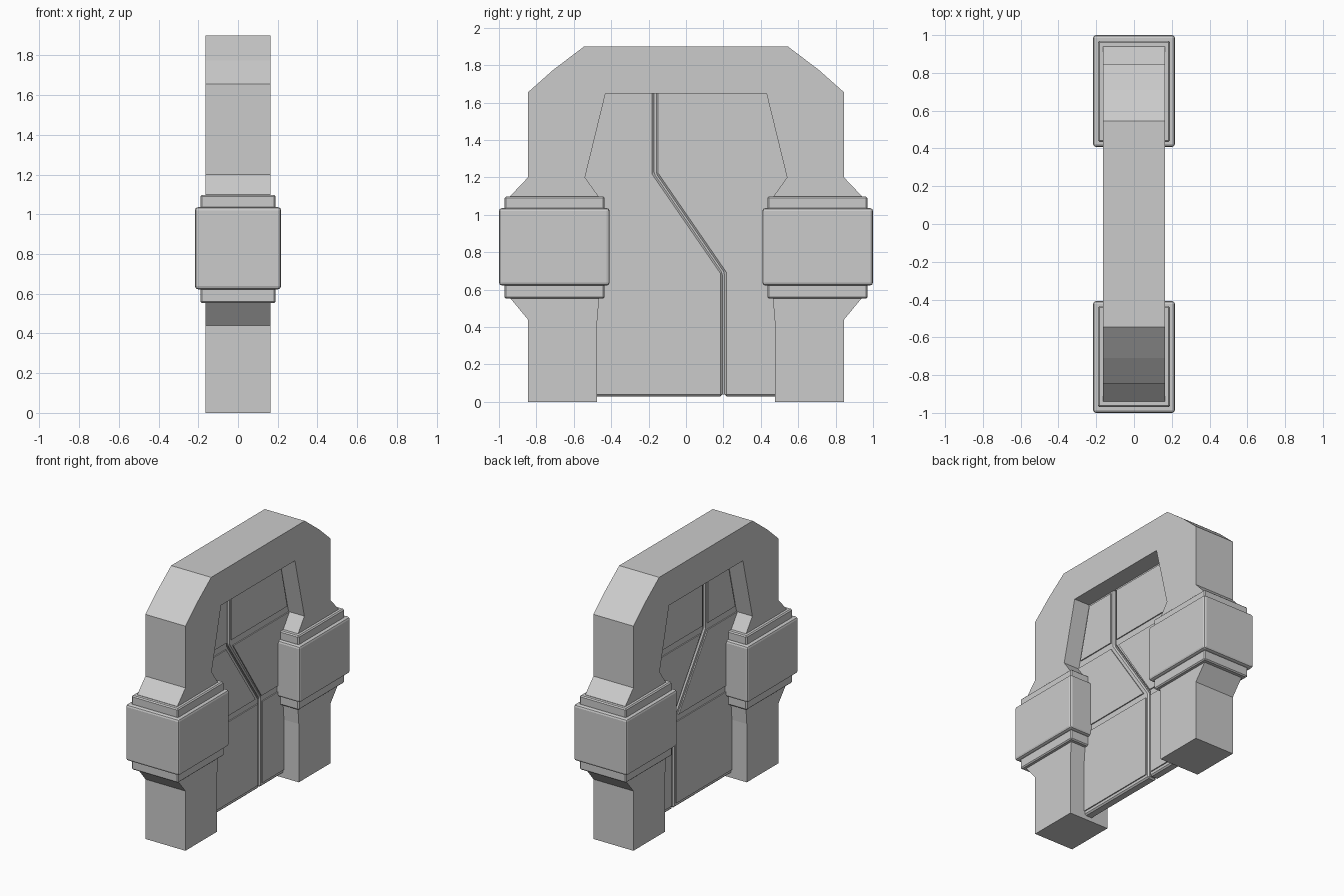
import bpy, bmesh

if "Cube" in bpy.data.objects:
    bpy.data.objects.remove(bpy.data.objects["Cube"])


def bevel(obj, width, segments=1):
    m = obj.modifiers.new("Bevel", 'BEVEL')
    m.width, m.segments = width, segments
    m.limit_method = 'ANGLE'


def prism(name, profile, half_x, bev=0.0, seg=1):
    """Extrude a (y, z) outline symmetrically along x."""
    bm = bmesh.new()
    face = bm.faces.new([bm.verts.new((-half_x, y, z)) for y, z in profile])
    ext = bmesh.ops.extrude_face_region(bm, geom=[face])
    verts = [v for v in ext["geom"] if isinstance(v, bmesh.types.BMVert)]
    bmesh.ops.translate(bm, verts=verts, vec=(2 * half_x, 0, 0))
    bmesh.ops.recalc_face_normals(bm, faces=bm.faces)
    mesh = bpy.data.meshes.new(name)
    bm.to_mesh(mesh)
    bm.free()
    obj = bpy.data.objects.new(name, mesh)
    bpy.context.collection.objects.link(obj)
    if bev:
        bevel(obj, bev, seg)
    return obj


def rect(y0, y1, z0, z1):
    return [(y0, z0), (y1, z0), (y1, z1), (y0, z1)]


# Arch frame: half outline mirrored across y = 0
outer = [(0.845, 0), (0.845, 0.44), (0.94, 0.555), (0.94, 1.10),
         (0.845, 1.20), (0.845, 1.655), (0.71, 1.775), (0.545, 1.90)]
inner = [(0.43, 1.65), (0.54, 1.20), (0.465, 1.095), (0.465, 0.55), (0.475, 0.43), (0.475, 0)]
half = inner[::-1]
profile = outer + [(-y, z) for y, z in outer[::-1]] \
    + [(-y, z) for y, z in half] + inner
prism("arch_frame", profile, 0.163)

# Stepped collars clamped round each leg
for side, s in (("left", -1), ("right", 1)):
    prism(f"{side}_inner_collar", rect(*sorted((s * 0.435, s * 0.97)), 0.552, 1.098), 0.19, 0.008)
    prism(f"{side}_outer_collar", rect(*sorted((s * 0.408, s * 1.0)), 0.622, 1.036), 0.217, 0.016, 2)

# Two door leaves meeting on a zigzag seam
GAP = 0.006
seam = [(0.20, 0.03), (0.20, 0.69), (-0.165, 1.22), (-0.165, 1.66)]
for side, s in (("left", -1), ("right", 1)):
    edge = [(y + s * GAP, z) for y, z in seam]
    back = [(s * 0.46, 1.66), (s * 0.57, 1.20), (s * 0.50, 1.08), (s * 0.50, 0.03)]
    prism(f"{side}_door_leaf", edge + back, 0.034, 0.01)

# Thin core closing the seam
prism("door_core", [(-0.5, 0.04), (0.5, 0.04), (0.5, 1.08), (0.56, 1.2), (0.45, 1.66),
                    (-0.45, 1.66), (-0.56, 1.2), (-0.5, 1.08)], 0.018)

# Raised panels on the leaves
panels = {
    "left_upper_panel": [(-0.195, 1.25), (-0.195, 1.635), (-0.42, 1.635), (-0.515, 1.25)],
    "left_middle_panel": [(0.145, 0.705), (-0.195, 1.20), (-0.55, 1.20), (-0.48, 1.08), (-0.48, 0.705)],
    "left_lower_panel": rect(-0.49, 0.17, 0.06, 0.66),
    "right_upper_panel": [(-0.135, 1.25), (0.515, 1.25), (0.425, 1.635), (-0.135, 1.635)],
    "right_middle_panel": [(0.215, 0.705), (0.48, 0.705), (0.48, 1.08), (0.55, 1.20), (-0.115, 1.20)],
    "right_lower_panel": rect(0.225, 0.49, 0.06, 0.66),
}
for name, outline in panels.items():
    prism(name, outline, 0.042)
